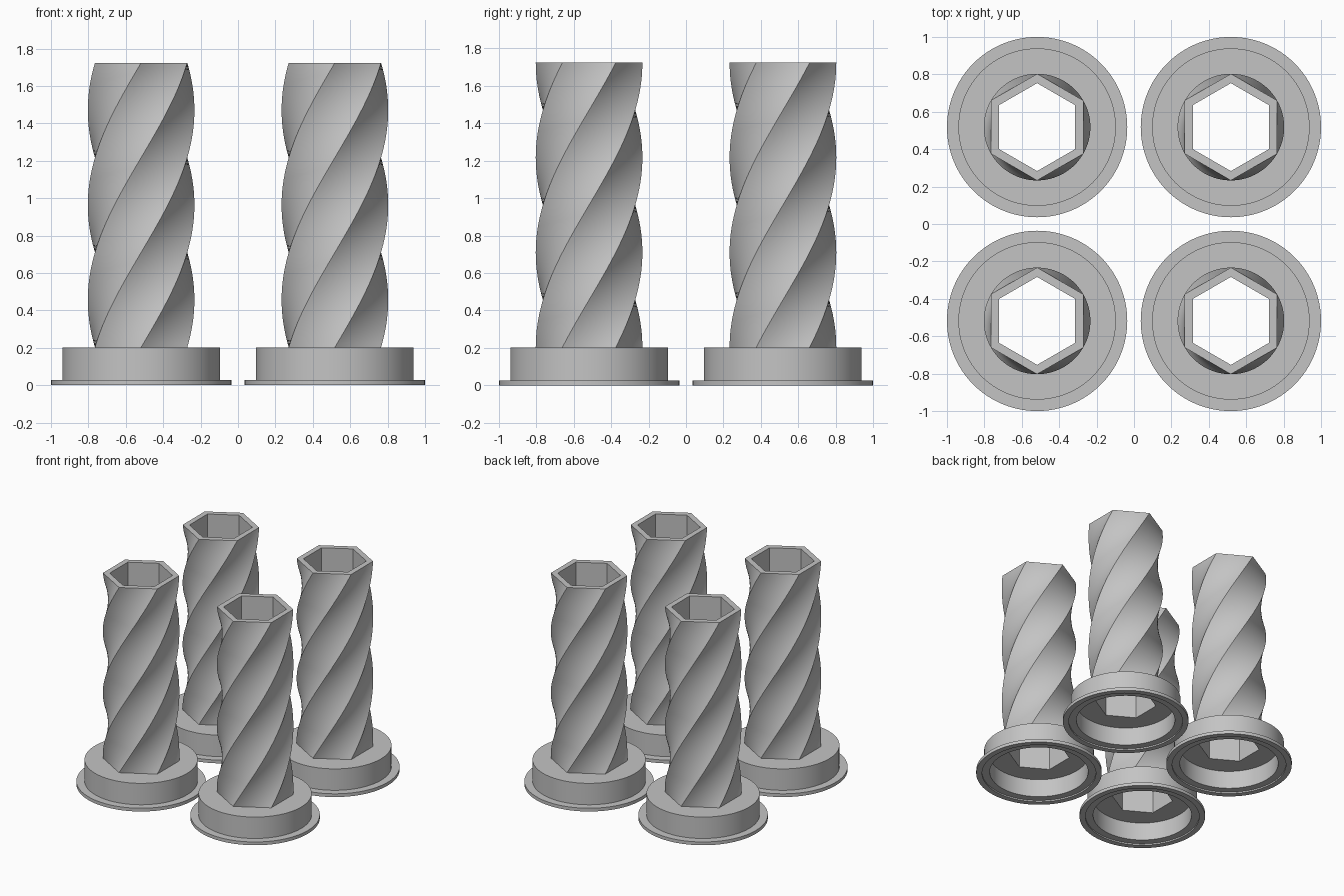
import bpy, bmesh, math

if "Cube" in bpy.data.objects:
    bpy.data.objects.remove(bpy.data.objects["Cube"])

N = 96                      # points per ring, a multiple of six
STEPS = 60                  # slices in the twisted column
TWIST = math.pi             # half a turn over the column height
Z_BASE, Z_TOP = 0.203, 1.724

grey = bpy.data.materials.new("plain_grey")
grey.diffuse_color = (0.55, 0.55, 0.55, 1)
grey.use_nodes = True
grey.node_tree.nodes["Principled BSDF"].inputs["Base Color"].default_value = grey.diffuse_color


def ring(bm, z, radius, hexagon=False, turn=0.0):
    """One closed ring of N points, round or six-sided with corners on y."""
    verts = []
    for i in range(N):
        a = 2 * math.pi * i / N
        r = radius
        if hexagon:
            r *= math.cos(math.pi / 6) / math.cos(a % (math.pi / 3) - math.pi / 6)
        b = a + math.pi / 2 + turn
        verts.append(bm.verts.new((r * math.cos(b), r * math.sin(b), z)))
    return verts


bm = bmesh.new()

# flange and drum, outside
rings = [ring(bm, z, r) for z, r in
         ((0, 0.482), (0.027, 0.482), (0.027, 0.421), (Z_BASE, 0.421))]

# twisted six-sided column
for k in range(STEPS + 1):
    t = k / STEPS
    rings.append(ring(bm, Z_BASE + (Z_TOP - Z_BASE) * t, 0.285, True, TWIST * t))

# straight six-sided bore
rings += [ring(bm, z, 0.235, True, TWIST) for z in (Z_TOP, 0.162)]

# hollow underside with a shallow step in the flange
rings += [ring(bm, z, r, False, TWIST) for z, r in
          ((0.162, 0.378), (0.012, 0.378), (0.012, 0.437), (0, 0.437), (0, 0.482))]

for a, b in zip(rings, rings[1:]):
    for i in range(N):
        j = (i + 1) % N
        bm.faces.new((a[i], a[j], b[j], b[i]))
bmesh.ops.remove_doubles(bm, verts=bm.verts, dist=1e-5)
bmesh.ops.recalc_face_normals(bm, faces=bm.faces)

mesh = bpy.data.meshes.new("twisted_leg")
bm.to_mesh(mesh)
bm.free()
mesh.materials.append(grey)

# four equal legs in a square
for side, x in (("left", -0.518), ("right", 0.518)):
    for end, y in (("front", -0.518), ("back", 0.518)):
        leg = bpy.data.objects.new(f"twisted_leg_{end}_{side}", mesh)
        leg.location = (x, y, 0)
        bpy.context.collection.objects.link(leg)

# smooth round walls, keep corners sharp
bpy.context.view_layer.objects.active = leg
leg.select_set(True)
bpy.ops.object.shade_smooth_by_angle(angle=math.radians(30))
